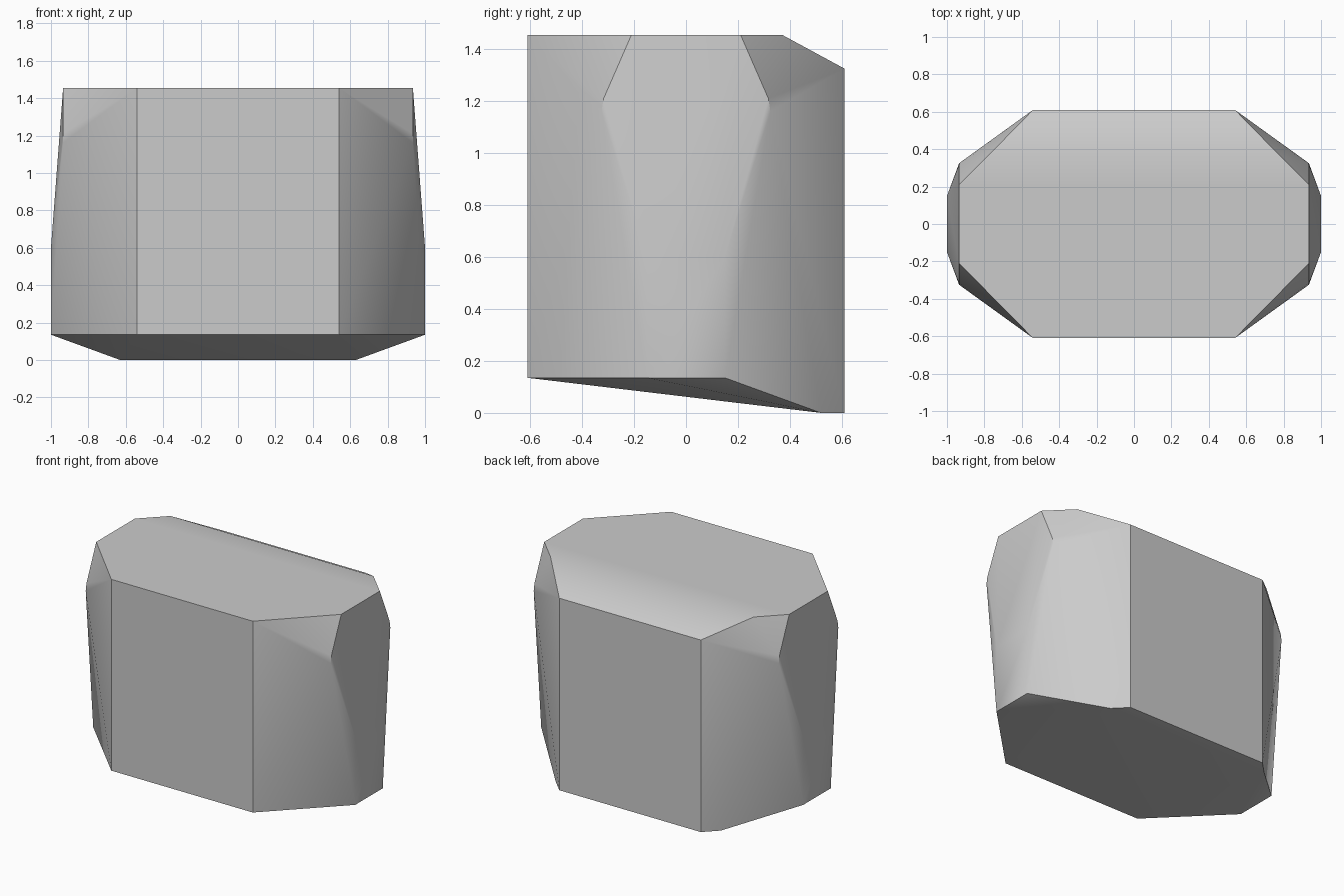
import bpy
import bmesh
import math

cube = bpy.data.objects.get("Cube")
if cube:
    bpy.data.objects.remove(cube, do_unlink=True)

TOP, RIM, SIDE = 1.455, 0.135, 0.935

grey = bpy.data.materials.new("plain_grey")
grey.use_nodes = True
colour = (0.6, 0.6, 0.6, 1)
grey.diffuse_color = colour
grey.node_tree.nodes["Principled BSDF"].inputs["Base Color"].default_value = colour

# Corners of the left half
both_ends = [(1, 0.15, RIM), (1, 0.15, 0.6),             # lower side strip
             (SIDE, 0.325, 1.16), (SIDE, 0.317, 1.21),   # curved shoulder
             (SIDE, 0.285, 1.28), (SIDE, 0.21, TOP)]
front = [(0.54, -0.61, RIM), (0.54, -0.61, TOP)]
back = [(0.63, 0.52, 0), (0.54, 0.61, 0),                # low rear foot
        (0.54, 0.61, 1.325), (0.775, 0.37, TOP)]         # rear top bevel
half = both_ends + [(x, -y, z) for x, y, z in both_ends] + front + back

# Faceted block: the hull around the mirrored corners
bm = bmesh.new()
for x, y, z in half:
    for side in (1, -1):
        bm.verts.new((side * x, y, z))
hull = bmesh.ops.convex_hull(bm, input=bm.verts)
spare = {v for v in hull["geom_interior"] + hull["geom_unused"]
         if isinstance(v, bmesh.types.BMVert) and not v.link_faces}
bmesh.ops.delete(bm, geom=list(spare), context='VERTS')
bmesh.ops.dissolve_limit(bm, angle_limit=math.radians(0.5),
                         verts=bm.verts, edges=bm.edges)

# Keep the top flat up to the shoulders, softening only towards the bevel
ends = [v for v in bm.verts if v.co.z > TOP - 0.01 and abs(v.co.y - 0.21) < 0.01]
bmesh.ops.connect_verts(bm, verts=ends)
bmesh.ops.recalc_face_normals(bm, faces=bm.faces)

mesh = bpy.data.meshes.new("faceted_block")
bm.to_mesh(mesh)
bm.free()
mesh.materials.append(grey)
block = bpy.data.objects.new("faceted_block", mesh)
bpy.context.collection.objects.link(block)

bpy.ops.object.select_all(action='DESELECT')
block.select_set(True)
bpy.context.view_layer.objects.active = block
bpy.ops.object.shade_smooth_by_angle(angle=math.radians(30))
